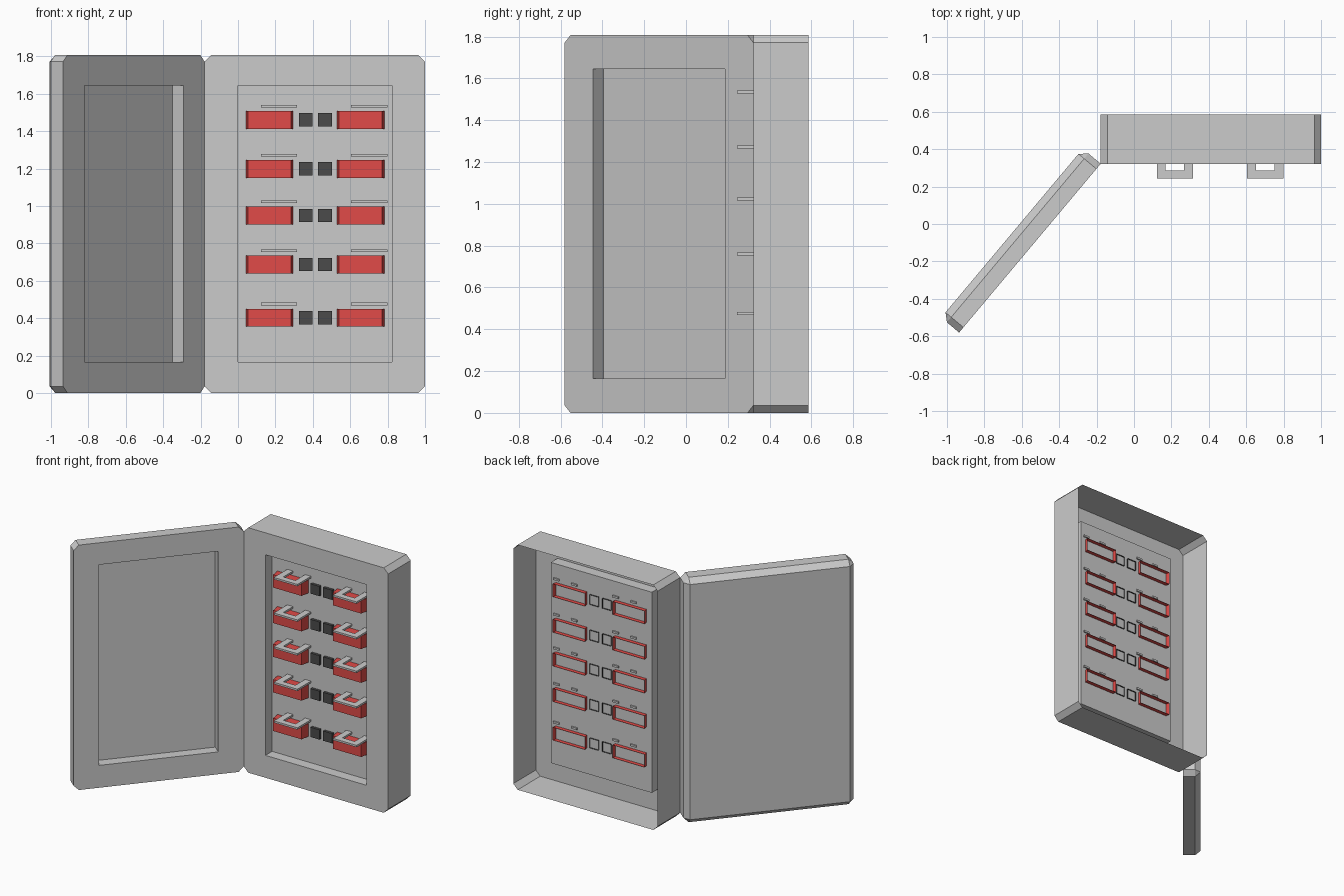
import bpy, bmesh, math

if "Cube" in bpy.data.objects:
    bpy.data.objects.remove(bpy.data.objects["Cube"])

W, H, C = 1.178, 1.807, 0.036      # panel width, height, corner chamfer
RECESS = 0.078
FRONT_Y = 0.322                    # cabinet front plane
PANEL_Y = FRONT_Y + RECESS


def material(name, rgb):
    m = bpy.data.materials.new(name)
    m.diffuse_color = (*rgb, 1)
    m.use_nodes = True
    m.node_tree.nodes["Principled BSDF"].inputs["Base Color"].default_value = m.diffuse_color
    return m


RED = material("red", (0.75, 0.07, 0.065))
DARK = material("dark", (0.07, 0.07, 0.07))


def finish(bm, name, mat=None):
    bmesh.ops.recalc_face_normals(bm, faces=bm.faces)
    me = bpy.data.meshes.new(name)
    bm.to_mesh(me)
    bm.free()
    ob = bpy.data.objects.new(name, me)
    bpy.context.collection.objects.link(ob)
    if mat:
        me.materials.append(mat)
    return ob


def rect(x0, x1, z0, z1, y):
    return [(x0, y, z0), (x1, y, z0), (x1, y, z1), (x0, y, z1)]


def octagon(x0, x1, y):
    return [(x0 + C, y, 0), (x1 - C, y, 0), (x1, y, C), (x1, y, H - C),
            (x1 - C, y, H), (x0 + C, y, H), (x0, y, H - C), (x0, y, C)]


def bridge(bm, a, b):
    for i in range(len(a)):
        j = (i + 1) % len(a)
        bm.faces.new((a[i], a[j], b[j], b[i]))


def oct_to_rect(bm, o, r):
    # straight sides become quads, cut corners become triangles
    for i in range(4):
        j = (i + 1) % 4
        bm.faces.new((o[2 * i], o[2 * i + 1], r[j], r[i]))
        bm.faces.new((o[2 * i + 1], o[(2 * i + 2) % 8], r[j]))


def shell(name, x0, depth, back=None):
    """Chamfered case with a recessed front; back = y of a bevelled back face."""
    bm = bmesh.new()
    ring = lambda pts: [bm.verts.new(p) for p in pts]
    x1 = x0 + W
    front = ring(octagon(x0, x1, 0))
    rear = ring(octagon(x0, x1, depth))
    lip = ring(rect(x0 + 0.177, x1 - 0.177, 0.165, 1.645, 0))
    floor = ring(rect(x0 + 0.177, x1 - 0.177, 0.165, 1.645, RECESS))
    oct_to_rect(bm, front, lip)
    bridge(bm, lip, floor)
    bm.faces.new(floor)
    bridge(bm, front, rear)
    if back:
        end = ring(rect(x0 + C, x1 - C, C, H - C, back))
        oct_to_rect(bm, rear, end)
        bm.faces.new(end)
    return finish(bm, name)


def block(name, x0, x1, zc, h, y_front, y_back, taper, mat):
    # open-backed block set through the panel
    bm = bmesh.new()
    rings = [[bm.verts.new(p) for p in rect(x0 + t, x1 - t, zc - h / 2, zc + h / 2, y)]
             for t, y in ((taper, y_front), (0, y_back))]
    bridge(bm, *rings)
    bm.faces.new(rings[0])
    return finish(bm, name, mat)


def bracket(name, x0, z):
    # flat U-shaped holder, legs running back to the panel
    w, t, y0, y1, y2 = 0.193, 0.047, 0.243, 0.287, PANEL_Y + 0.01
    pts = [(x0, y0), (x0 + w, y0), (x0 + w, y2), (x0 + w - t, y2),
           (x0 + w - t, y1), (x0 + t, y1), (x0 + t, y2), (x0, y2)]
    bm = bmesh.new()
    f = bm.faces.new([bm.verts.new((x, y, z - 0.007)) for x, y in pts])
    top = bmesh.ops.extrude_face_region(bm, geom=[f])["geom"]
    bmesh.ops.translate(bm, vec=(0, 0, 0.014),
                        verts=[v for v in top if isinstance(v, bmesh.types.BMVert)])
    return finish(bm, name)


# Cabinet case, open at the back
case = shell("cabinet_case", 0, 0.263)
case.location = (-0.178, FRONT_Y, 0)

# Door, swung open on the left corner
door = shell("cabinet_door", -W, 0.085, 0.125)
door.location = (-0.178, FRONT_Y, 0)
door.rotation_euler.z = math.radians(50)

# Five rows of red switches, dark buttons and lock brackets
for r, z in enumerate((1.46, 1.198, 0.949, 0.687, 0.402), 1):
    for side, xs, xb, xk in (("left", 0.037, 0.326, 0.122), ("right", 0.524, 0.429, 0.605)):
        block(f"switch_{side}_{r}", xs, xs + 0.263, z, 0.095, 0.335, PANEL_Y + 0.03, 0.016, RED)
        block(f"button_{side}_{r}", xb, xb + 0.073, z, 0.072, PANEL_Y - 0.02, PANEL_Y + 0.01, 0, DARK)
        bracket(f"bracket_{side}_{r}", xk, z + 0.074)
